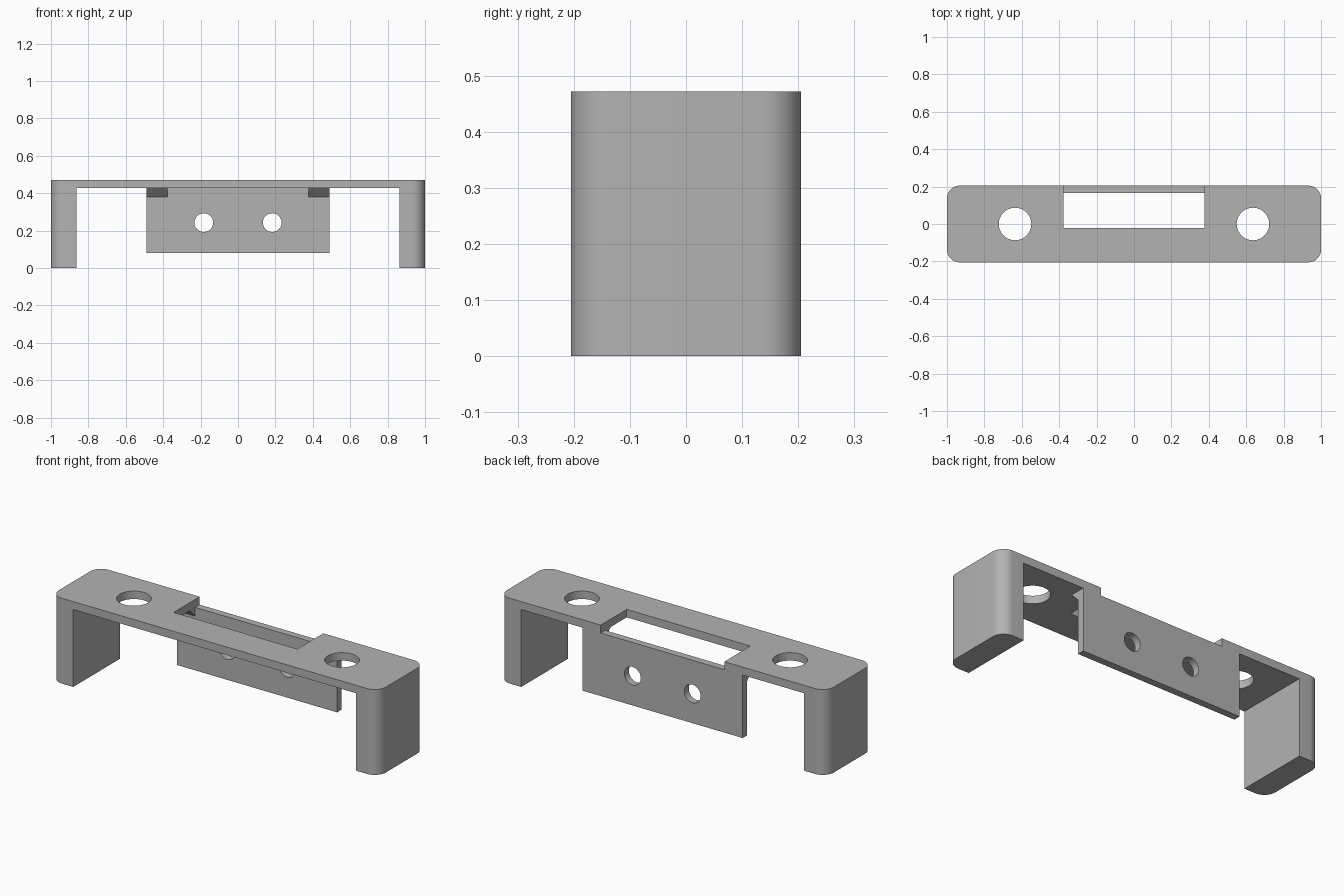
import bpy
import bmesh
import math

cube = bpy.data.objects.get("Cube")
if cube:
    bpy.data.objects.remove(cube, do_unlink=True)

TOP, UNDER, HALF_DEPTH, CORNER = 0.472, 0.428, 0.205, 0.068
FLANGE_X, FLANGE_Y, SLOT_X, GUSSET = 0.49, 0.166, 0.378, 0.048

grey = bpy.data.materials.new("plain_grey")
grey.use_nodes = True
colour = (0.45, 0.45, 0.45, 1)
grey.diffuse_color = colour
grey.node_tree.nodes["Principled BSDF"].inputs["Base Color"].default_value = colour


def prism(name, outline, offset):
    """Extrude a closed 3D outline along an offset."""
    bm = bmesh.new()
    face = bm.faces.new([bm.verts.new(p) for p in outline])
    new = bmesh.ops.extrude_face_region(bm, geom=[face])["geom"]
    bmesh.ops.translate(bm, vec=offset, verts=[v for v in new if isinstance(v, bmesh.types.BMVert)])
    bmesh.ops.recalc_face_normals(bm, faces=bm.faces)
    mesh = bpy.data.meshes.new(name)
    bm.to_mesh(mesh)
    bm.free()
    obj = bpy.data.objects.new(name, mesh)
    bpy.context.collection.objects.link(obj)
    obj.data.materials.append(grey)
    return obj


def box(name, x0, x1, y0, y1, z0, z1):
    return prism(name, [(x0, y0, z0), (x1, y0, z0), (x1, y1, z0), (x0, y1, z0)], (0, 0, z1 - z0))


def circle(radius, count=48):
    for i in range(count):
        a = math.tau * i / count
        yield radius * math.cos(a), radius * math.sin(a)


def combine(target, tool, operation):
    mod = target.modifiers.new(tool.name, "BOOLEAN")
    mod.object, mod.operation, mod.solver = tool, operation, "EXACT"
    bpy.context.view_layer.objects.active = target
    bpy.ops.object.modifier_apply(modifier=mod.name)
    bpy.data.objects.remove(tool, do_unlink=True)


# Block with four rounded upright corners
outline = []
for quarter, (sx, sy) in enumerate([(1, 1), (-1, 1), (-1, -1), (1, -1)]):
    for step in range(13):
        a = math.radians(90 * quarter + 7.5 * step)
        outline.append((sx * (1 - CORNER) + CORNER * math.cos(a),
                        sy * (HALF_DEPTH - CORNER) + CORNER * math.sin(a), 0))
bracket = prism("bracket", outline, (0, 0, TOP))

# Open space between the legs
combine(bracket, box("leg_gap", -0.864, 0.864, -0.4, 0.4, -0.1, UNDER), "DIFFERENCE")

# Rear mounting flange, with two sloped gussets under the top plate
mid = (UNDER + TOP) / 2
combine(bracket, box("flange", -FLANGE_X, FLANGE_X, FLANGE_Y, HALF_DEPTH, 0.08, mid), "UNION")
for x in (-FLANGE_X, SLOT_X):
    back = FLANGE_Y + 0.02
    profile = [(x, back, mid), (x, FLANGE_Y - GUSSET, mid), (x, FLANGE_Y - GUSSET, UNDER),
               (x, FLANGE_Y, UNDER - GUSSET), (x, back, UNDER - GUSSET)]
    combine(bracket, prism("gusset", profile, (FLANGE_X - SLOT_X, 0, 0)), "UNION")

# Slot in the top plate, open at the rear above the flange
combine(bracket, box("slot", -SLOT_X, SLOT_X, -0.022, 0.4, UNDER, 0.6), "DIFFERENCE")

# Round holes through the top plate and the flange
for side in (-1, 1):
    ring = [(side * 0.636 + u, v, 0.4) for u, v in circle(0.087)]
    combine(bracket, prism("plate_hole", ring, (0, 0, 0.2)), "DIFFERENCE")
    ring = [(side * 0.183 + u, 0.1, 0.243 + v) for u, v in circle(0.05)]
    combine(bracket, prism("flange_hole", ring, (0, 0.2, 0)), "DIFFERENCE")

bpy.ops.object.select_all(action="DESELECT")
bracket.select_set(True)
bpy.context.view_layer.objects.active = bracket
bpy.ops.object.shade_smooth_by_angle(angle=math.radians(30))
